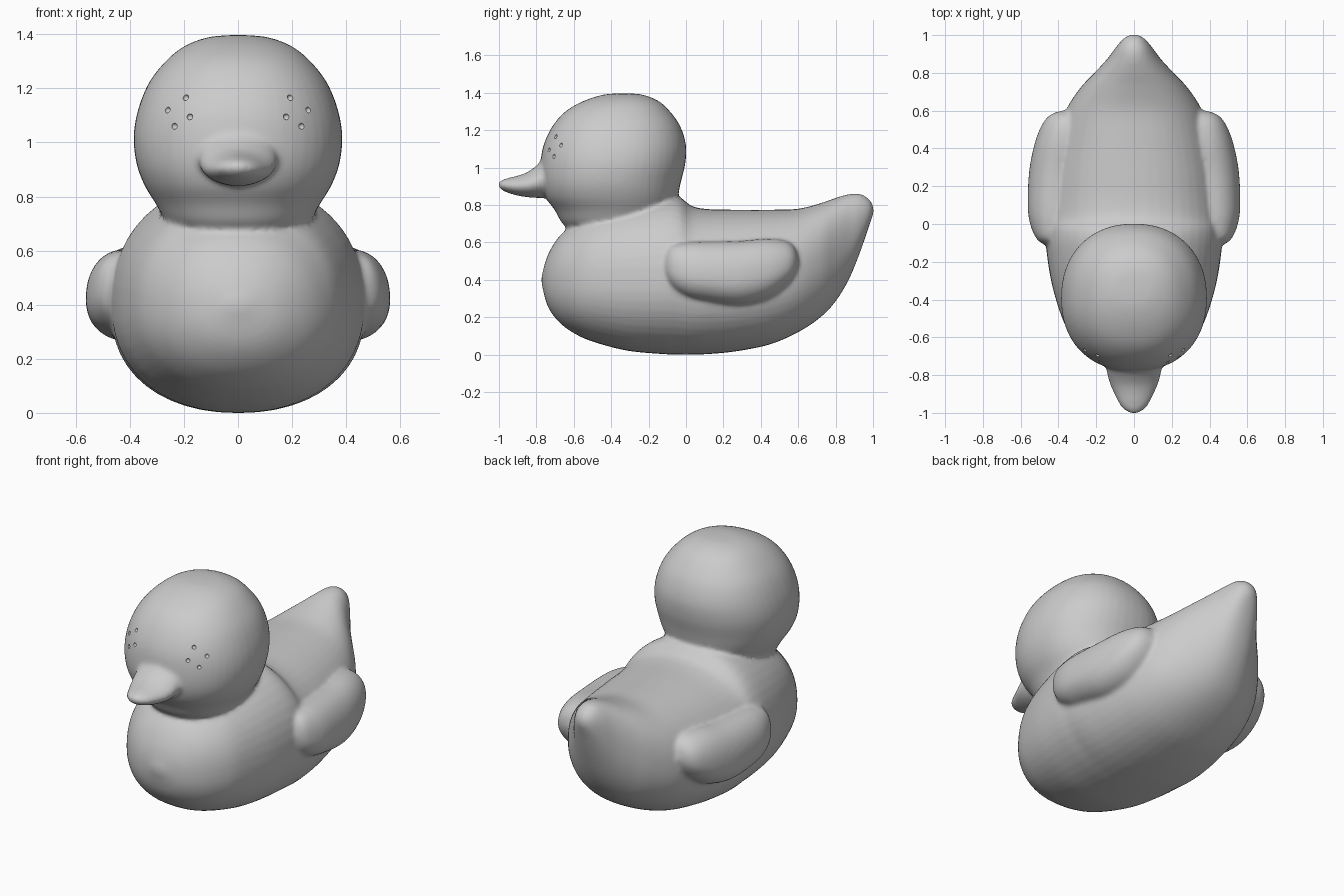
import bpy, bmesh
from math import sin, cos, pi
from mathutils import Vector, Matrix

if "Cube" in bpy.data.objects:
    bpy.data.objects.remove(bpy.data.objects["Cube"])

SEG, SUB = 48, 5


def spline(rows):
    """Smoothly resample rows of numbers (Catmull-Rom)."""
    out = []
    for i in range(len(rows) - 1):
        a, b = rows[max(i - 1, 0)], rows[i]
        c, d = rows[i + 1], rows[min(i + 2, len(rows) - 1)]
        for k in range(SUB):
            t = k / SUB
            out.append([0.5 * (2 * q + (r - p) * t + (2 * p - 5 * q + 4 * r - s) * t * t
                               + (3 * q - p - 3 * r + s) * t ** 3)
                        for p, q, r, s in zip(a, b, c, d)])
    return out + [list(rows[-1])]


def loft(bm, rows, axis='Y', side=1, widest=0.5, power=2.2):
    """Skin closed sections; row = position, low, high, half width, centre x."""
    rings = []
    for pos, lo, hi, hw, cx in spline(rows):
        mid = lo + (hi - lo) * widest
        ring = []
        for k in range(SEG):
            c, s = cos(2 * pi * k / SEG), sin(2 * pi * k / SEG)
            u = abs(c) ** (2 / power) * (1 if c > 0 else -1)
            v = abs(s) ** (2 / power)
            x = side * (cx + hw * u)
            h = mid + v * ((hi - mid) if s > 0 else (lo - mid))
            ring.append(bm.verts.new((x, pos, h) if axis == 'Y' else (x, h, pos)))
        rings.append(ring)
    faces = [bm.faces.new(rings[0]), bm.faces.new(rings[-1][::-1])]
    for a, b in zip(rings, rings[1:]):
        for k in range(SEG):
            j = (k + 1) % SEG
            faces.append(bm.faces.new((a[k], b[k], b[j], a[j])))
    bmesh.ops.recalc_face_normals(bm, faces=faces)


def make_object(name, bm):
    mesh = bpy.data.meshes.new(name)
    bm.to_mesh(mesh)
    bm.free()
    ob = bpy.data.objects.new(name, mesh)
    bpy.context.collection.objects.link(ob)
    return ob


def centred(rows):
    return [r + (0,) for r in rows]


bm = bmesh.new()

# Body and upturned tail, lofted front to back
loft(bm, centred([
    (-.772, .38, .42, .03), (-.74, .26, .53, .15), (-.68, .175, .63, .25),
    (-.60, .115, .70, .325), (-.50, .07, .77, .38), (-.32, .022, .82, .435),
    (-.14, .004, .85, .464), (-.04, .0, .845, .468), (.03, .0, .795, .468),
    (.12, .003, .778, .463), (.27, .018, .775, .445), (.45, .055, .775, .41),
    (.60, .12, .78, .362), (.72, .20, .81, .285), (.80, .285, .838, .21),
    (.87, .40, .858, .145), (.93, .545, .86, .10), (.98, .69, .83, .058),
    (1.003, .755, .79, .018)]), widest=0.47)

# Head and neck, lofted upwards
loft(bm, centred([
    (.66, -.60, -.15, .20), (.70, -.66, -.10, .26), (.77, -.70, -.07, .302),
    (.84, -.75, -.045, .345), (.92, -.775, -.028, .375), (1.02, -.778, -.004, .386),
    (1.12, -.762, .0, .37), (1.22, -.715, -.03, .33), (1.30, -.645, -.085, .268),
    (1.355, -.55, -.145, .20), (1.388, -.45, -.225, .115), (1.397, -.37, -.30, .03)]),
    axis='Z')

# Beak, flaring into the face
loft(bm, centred([
    (-.66, .84, 1.07, .15), (-.76, .838, 1.045, .146), (-.80, .838, 1.01, .142),
    (-.85, .842, .975, .127), (-.90, .85, .957, .105), (-.95, .864, .945, .08),
    (-.985, .88, .933, .05), (-1.004, .90, .92, .015)]), widest=0.48, power=1.85)

# Wings on both sides
for side in (1, -1):
    loft(bm, [
        (-.115, .465, .495, .015, .45), (-.08, .37, .575, .075, .44),
        (0, .31, .60, .13, .42), (.10, .285, .605, .148, .415),
        (.28, .265, .608, .155, .40), (.43, .295, .62, .155, .37),
        (.53, .36, .61, .14, .345), (.58, .425, .575, .10, .34),
        (.602, .485, .515, .025, .35)], side=side, widest=0.42)

# Fuse everything into one softly blended skin
duck = make_object("rubber_duck", bm)
bpy.context.view_layer.objects.active = duck
duck.select_set(True)
remesh = duck.modifiers.new("fuse", 'REMESH')
remesh.mode = 'VOXEL'
remesh.voxel_size = 0.012
soft = duck.modifiers.new("soften", 'SMOOTH')
soft.factor, soft.iterations = 0.5, 8
for m in ("fuse", "soften"):
    bpy.ops.object.modifier_apply(modifier=m)

# Small pits that mark the eyes
bm = bmesh.new()
for side in (1, -1):
    for x, z in ((.26, 1.12), (.193, 1.166), (.178, 1.095), (.235, 1.06)):
        hit, at, normal, _ = duck.ray_cast(Vector((side * x, -2, z)), Vector((0, 1, 0)))
        if hit:
            bmesh.ops.create_icosphere(bm, subdivisions=2, radius=.012,
                                       matrix=Matrix.Translation(at))
pits = make_object("eye_pit_cutter", bm)
pits.hide_render = True
cut = duck.modifiers.new("eye_pits", 'BOOLEAN')
cut.operation, cut.solver, cut.object = 'DIFFERENCE', 'EXACT', pits
bpy.ops.object.modifier_apply(modifier="eye_pits")
bpy.data.objects.remove(pits)

bpy.ops.object.shade_smooth_by_angle(angle=0.7)
